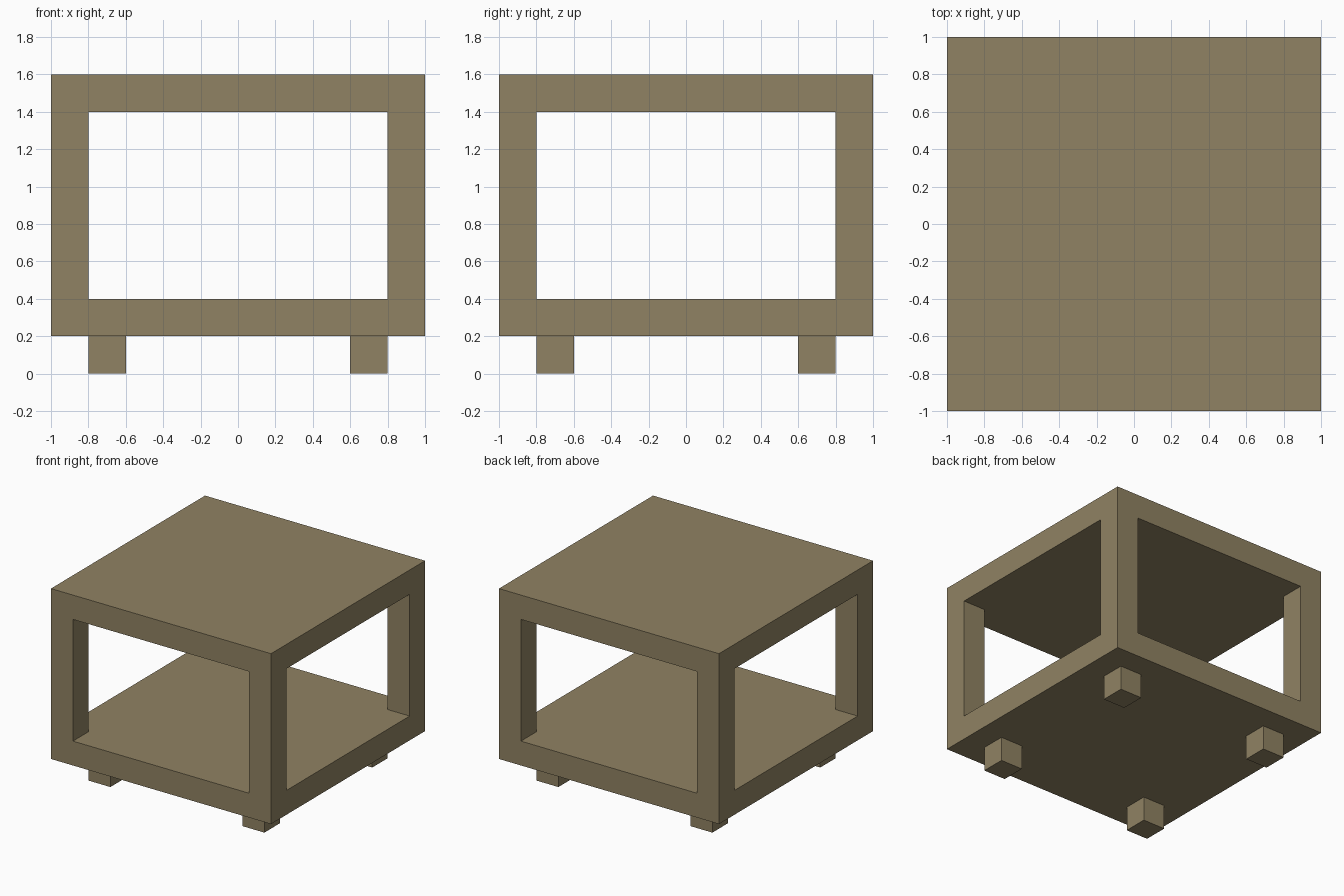
import bpy
import bmesh
from mathutils import Matrix, Vector

default = bpy.data.objects.get("Cube")
if default:
    bpy.data.objects.remove(default, do_unlink=True)

HALF = 1.0      # half width of the table
BAR = 0.2       # thickness of posts, top, shelf and feet
BASE = 0.2      # underside of the shelf
TOP = 1.6       # upper face of the table
INNER = HALF - BAR

wood = bpy.data.materials.new("olive_brown_wood")
wood.use_nodes = True
colour = (0.28, 0.225, 0.125, 1.0)
wood.diffuse_color = colour
wood.node_tree.nodes["Principled BSDF"].inputs["Base Color"].default_value = colour


def add_object(name, bm):
    bmesh.ops.recalc_face_normals(bm, faces=bm.faces)
    mesh = bpy.data.meshes.new(name)
    bm.to_mesh(mesh)
    bm.free()
    mesh.materials.append(wood)
    obj = bpy.data.objects.new(name, mesh)
    bpy.context.collection.objects.link(obj)
    return obj


def box(name, centre, size):
    bm = bmesh.new()
    matrix = Matrix.Translation(centre) @ Matrix.Diagonal((*size, 1))
    bmesh.ops.create_cube(bm, size=1, matrix=matrix)
    return add_object(name, bm)


# Solid body that becomes top, shelf and corner posts
frame = box("table_frame", (0, 0, (BASE + TOP) / 2), (2 * HALF, 2 * HALF, TOP - BASE))

# Plus-shaped cutter opens all four sides and leaves square corner posts
bm = bmesh.new()
reach = HALF + BAR
arm = [(reach, -INNER), (reach, INNER), (INNER, INNER)]
turn = Matrix.Rotation(1.5707963, 3, "Z")
outline = []
for quarter in range(4):
    for x, y in arm:
        point = Vector((x, y, BASE + BAR))
        for _ in range(quarter):
            point = turn @ point
        outline.append(bm.verts.new(point))
floor = bm.faces.new(outline)
extruded = bmesh.ops.extrude_face_region(bm, geom=[floor])["geom"]
bmesh.ops.translate(bm, vec=(0, 0, TOP - BASE - 2 * BAR),
                    verts=[v for v in extruded if isinstance(v, bmesh.types.BMVert)])
cutter = add_object("opening_cutter", bm)
cutter.hide_render = True

cut = frame.modifiers.new("side_openings", "BOOLEAN")
cut.operation = "DIFFERENCE"
cut.solver = "EXACT"
cut.object = cutter
bpy.context.view_layer.update()
graph = bpy.context.evaluated_depsgraph_get()
opened = bpy.data.meshes.new_from_object(frame.evaluated_get(graph))
frame.modifiers.clear()
frame.data = opened
bpy.data.objects.remove(cutter, do_unlink=True)

# Four short feet set in from the corners
foot_pos = INNER - BAR / 2
for side, x in (("left", foot_pos), ("right", -foot_pos)):
    for end, y in (("front", -foot_pos), ("back", foot_pos)):
        box(f"{end}_{side}_foot", (x, y, BASE / 2), (BAR, BAR, BASE))
